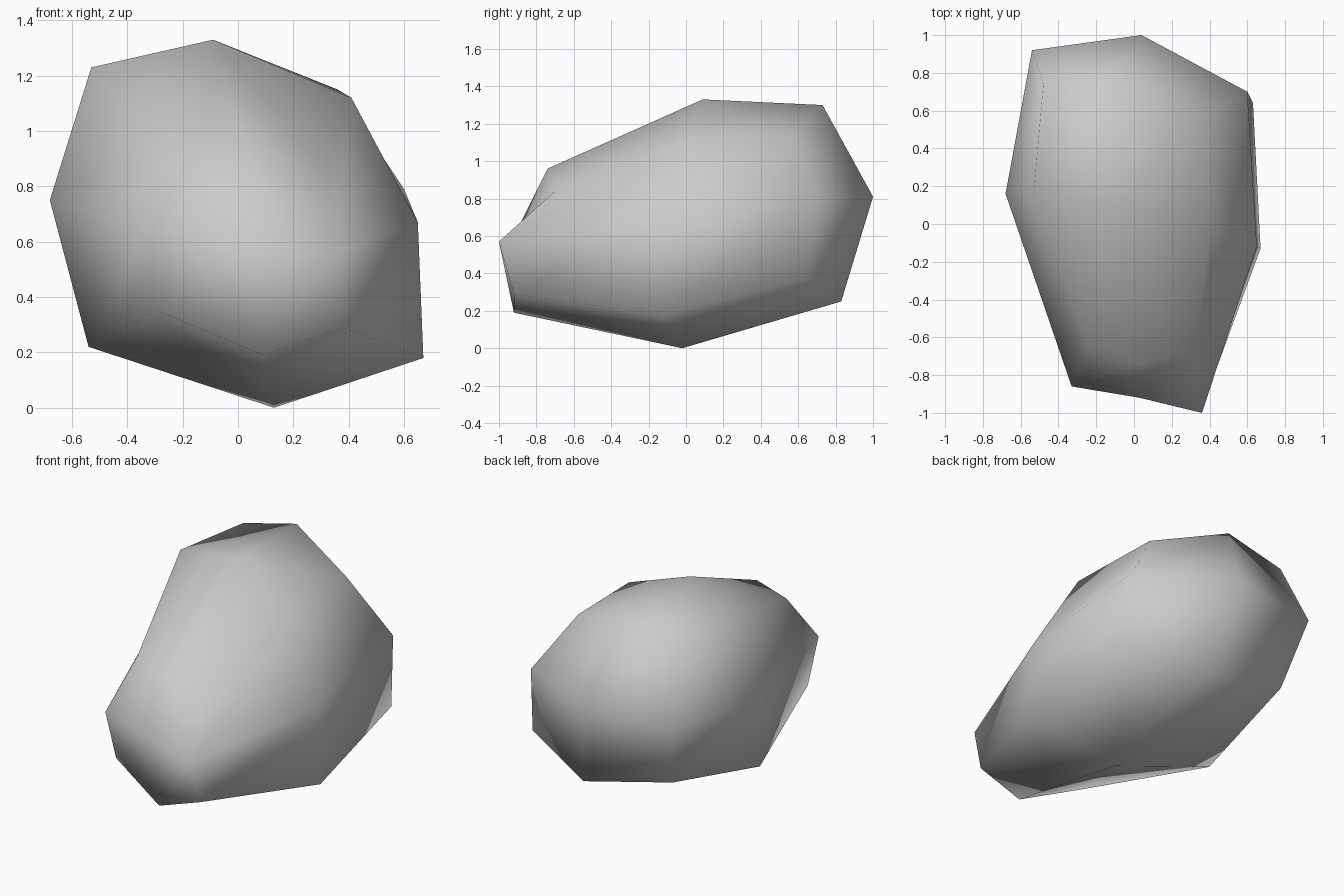
import bpy
import bmesh

default_cube = bpy.data.objects.get("Cube")
if default_cube:
    bpy.data.objects.remove(default_cube, do_unlink=True)


def make_material(name, colour):
    material = bpy.data.materials.new(name)
    material.use_nodes = True
    material.diffuse_color = colour
    for node in material.node_tree.nodes:
        if node.type == "BSDF_PRINCIPLED":
            node.inputs["Base Color"].default_value = colour
            node.inputs["Roughness"].default_value = 0.9
    return material


def add_ring(mesh, points):
    return [mesh.verts.new(point) for point in points]


def bridge_rings(mesh, lower, upper):
    count = len(lower)
    for i in range(count):
        following = (i + 1) % count
        mesh.faces.new((lower[i], lower[following], upper[following], upper[i]))


def cap_ring(mesh, ring, centre):
    # Four quads meet at the centre, each with one rim corner
    count = len(ring)
    for i in range(0, count, 2):
        mesh.faces.new((centre, ring[i], ring[i + 1], ring[(i + 2) % count]))


# Cross-sections of the boulder, each running from the front round by +x
base_outline = [
    (.09, -.92, .19), (.38, -.92, .29), (.67, -.13, .18), (.63, .64, .37),
    (.14, .83, .25), (-.45, .78, .38), (-.54, .03, .22), (-.29, -.81, .35),
]
waist_outline = [
    (.03, -.92, .6), (.36, -1, .57), (.65, -.12, .67), (.6, .7, .79),
    (.04, 1, .81), (-.54, .92, .8), (-.68, .16, .75), (-.33, -.86, .65),
]
shoulder_outline = [
    (.02, -.74, .96), (.31, -.7, .84), (.41, -.01, 1.12), (.36, .57, 1.15),
    (-.1, .73, 1.3), (-.48, .74, 1.2), (-.53, .18, 1.23), (-.25, -.65, .95),
]

# Faceted stone body
mesh = bmesh.new()
base = add_ring(mesh, base_outline)
waist = add_ring(mesh, waist_outline)
shoulder = add_ring(mesh, shoulder_outline)
bridge_rings(mesh, base, waist)
bridge_rings(mesh, waist, shoulder)

# Blunt underside and crown
cap_ring(mesh, base, mesh.verts.new((.13, -.02, 0)))
cap_ring(mesh, shoulder, mesh.verts.new((-.09, .09, 1.33)))
bmesh.ops.recalc_face_normals(mesh, faces=mesh.faces)
for face in mesh.faces:
    face.smooth = True

boulder_mesh = bpy.data.meshes.new("boulder")
mesh.to_mesh(boulder_mesh)
mesh.free()
boulder_mesh.materials.append(make_material("stone_grey", (.6, .6, .6, 1)))
boulder = bpy.data.objects.new("boulder", boulder_mesh)
bpy.context.collection.objects.link(boulder)
